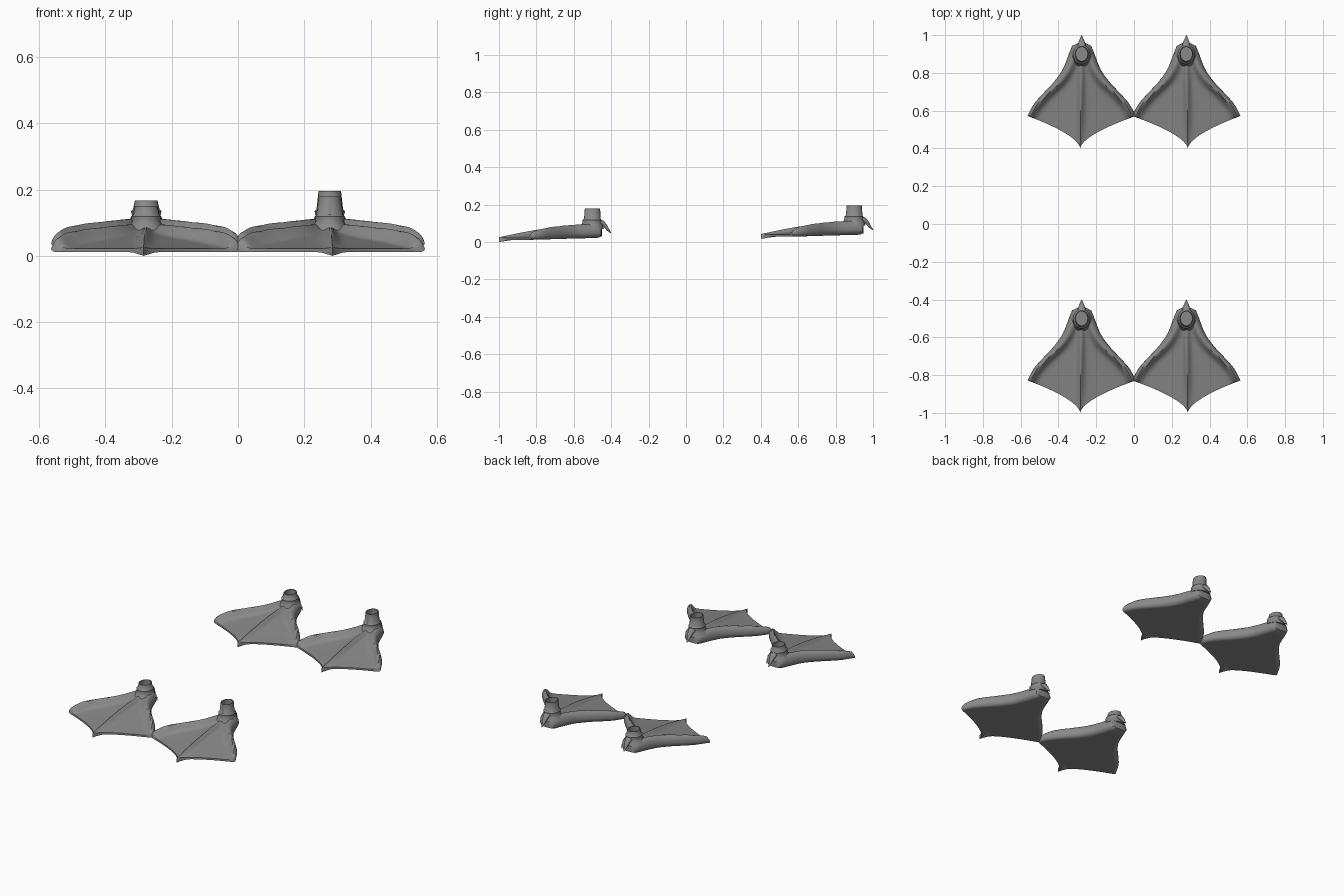
import bpy, bmesh, math
from mathutils import Vector

if "Cube" in bpy.data.objects:
    bpy.data.objects.remove(bpy.data.objects["Cube"], do_unlink=True)

grey = bpy.data.materials.new("webbed grey")
grey.use_nodes = True
grey.diffuse_color = (0.25, 0.25, 0.25, 1)
grey.node_tree.nodes["Principled BSDF"].inputs["Base Color"].default_value = (0.25, 0.25, 0.25, 1)

# Outer edge of a side toe, heel to tip (distance from middle toe, y)
EDGE = [Vector(p) for p in ((.05, -.455), (.068, -.50), (.10, -.58), (.145, -.645),
                            (.205, -.71), (.253, -.765), (.287, -.828))]
ACROSS, ALONG = 20, 30


def smooth_curve(pts, t):
    f = t * (len(pts) - 1)
    i = min(int(f), len(pts) - 2)
    f -= i
    p0, p1, p2, p3 = (pts[max(0, min(len(pts) - 1, i + k))] for k in (-1, 0, 1, 2))
    return p1 + f * ((p2 - p0) + f * ((2 * p0 - 5 * p1 + 4 * p2 - p3)
                     + f * (3 * p1 - p0 - 3 * p2 + p3))) / 2


def dome(x):
    return math.sqrt(max(0, 1 - x * x))


def finish(bm, name, side, shift):
    for v in bm.verts:
        v.co = Vector((side * (v.co.x + 0.277), v.co.y, v.co.z)) + Vector(shift)
    bmesh.ops.remove_doubles(bm, verts=bm.verts, dist=0.0003)
    bmesh.ops.recalc_face_normals(bm, faces=bm.faces)
    mesh = bpy.data.meshes.new(name)
    bm.to_mesh(mesh)
    bm.free()
    mesh.materials.append(grey)
    ob = bpy.data.objects.new(name, mesh)
    bpy.context.collection.objects.link(ob)
    bpy.ops.object.select_all(action='DESELECT')
    ob.select_set(True)
    bpy.context.view_layer.objects.active = ob
    bpy.ops.object.shade_smooth_by_angle(angle=math.radians(50))


def foot_point(i, v, top):
    s = abs(i) / ACROSS
    a = s * s * (3 - 2 * s)
    edge = smooth_curve(EDGE, v)
    mid_y = -0.45 - 0.55 * v
    power = 2 - 1.4 * min(1, v * 1.5)
    x = math.copysign(a * edge.x, i) + 0.008 * v * (1 - a)
    y = mid_y + (edge.y - mid_y) * a ** power
    floor = 0.022 - 0.011 * v
    if v > 0.9:
        floor -= (v - 0.9) * 0.11 * max(0, 1 - 8 * a)
    # Rounded toe along the side and a narrower one down the middle
    d = (1 - a) * edge.x
    w = 0.027 - 0.008 * v
    end = dome(max(0, v - 0.8) / 0.2)
    web = 0.085 - 0.063 * v
    crest = 0.096 - 0.036 * v * v
    crest = 0.026 + (crest - 0.026) * (0.25 + 0.75 * end)
    middle = (0.018 * math.sin(math.pi * min(1, v)) + 0.003) * math.exp(-(a * edge.x / 0.017) ** 2)
    rim = floor + 0.4 * (crest - floor)
    if top:
        if d < w:
            z = rim + (crest - rim) * dome(1 - d / w)
        else:
            z = web + middle + max(0, crest - web) * math.exp(-((d - w) / (w * 0.8)) ** 2)
        z -= 0.02 * max(0, 1 - v / 0.07) ** 2
    else:
        z = floor + (rim - floor) * (1 - dome(1 - d / w) if d < w else 0)
        z += 0.008 * max(0, 1 - v / 0.07) ** 2
    return x, y, z


def make_foot(name, side, shift):
    bm = bmesh.new()
    layers = [[[bm.verts.new(foot_point(i, j / ALONG, top)) for i in range(-ACROSS, ACROSS + 1)]
               for j in range(ALONG + 1)] for top in (True, False)]
    for g in layers:
        for r, q in zip(g, g[1:]):
            for i in range(2 * ACROSS):
                bm.faces.new((r[i], r[i + 1], q[i + 1], q[i]))
    # Close the heel and the thin front edge of the web
    for j in (0, ALONG):
        t, b = layers[0][j], layers[1][j]
        for i in range(2 * ACROSS):
            bm.faces.new((t[i], t[i + 1], b[i + 1], b[i]))
    finish(bm, name, side, shift)


def loft(rings, name, side, shift, count=20):
    # Each ring: centre y, centre z, half width, half depth, tilt back
    bm = bmesh.new()
    loops = []
    for cy, cz, rx, ry, tilt in rings:
        ring = []
        for k in range(count):
            t = math.tau * k / count
            dy = ry * math.sin(t)
            ring.append(bm.verts.new((rx * math.cos(t), cy + dy * math.cos(tilt),
                                      cz + dy * math.sin(tilt))))
        loops.append(ring)
    for r, q in zip(loops, loops[1:]):
        for k in range(count):
            n = (k + 1) % count
            bm.faces.new((r[k], r[n], q[n], q[k]))
    bm.faces.new(loops[0])
    bm.faces.new(loops[-1])
    finish(bm, name, side, shift)


for row, shift in (("front", (0, 0, 0)), ("back", (0, 1.4, 0.017))):
    for label, side, height in (("left", 1, 0.179), ("right", -1, 0.15)):
        make_foot(f"{row}_{label}_webbed_foot", side, shift)
        # Flared ankle with a collar and a hollow top
        loft([(-.505, .07, .066, .066, 0), (-.503, .09, .052, .057, 0), (-.502, .104, .043, .051, 0),
              (-.502, .118, .046, .052, 0), (-.501, .124, .040, .044, 0),
              (-.50, height, .034, .041, 0), (-.50, height, .030, .037, 0),
              (-.50, .115, .032, .037, 0)], f"{row}_{label}_ankle", side, shift)
        # Small hind toe curving down to a point
        loft([(-.468, .108, .020, .014, 1.0), (-.448, .103, .020, .013, .8), (-.430, .084, .014, .010, .7),
              (-.416, .064, .008, .007, .6), (-.402, .048, .002, .002, .5)],
             f"{row}_{label}_hind_toe", side, shift, 12)
